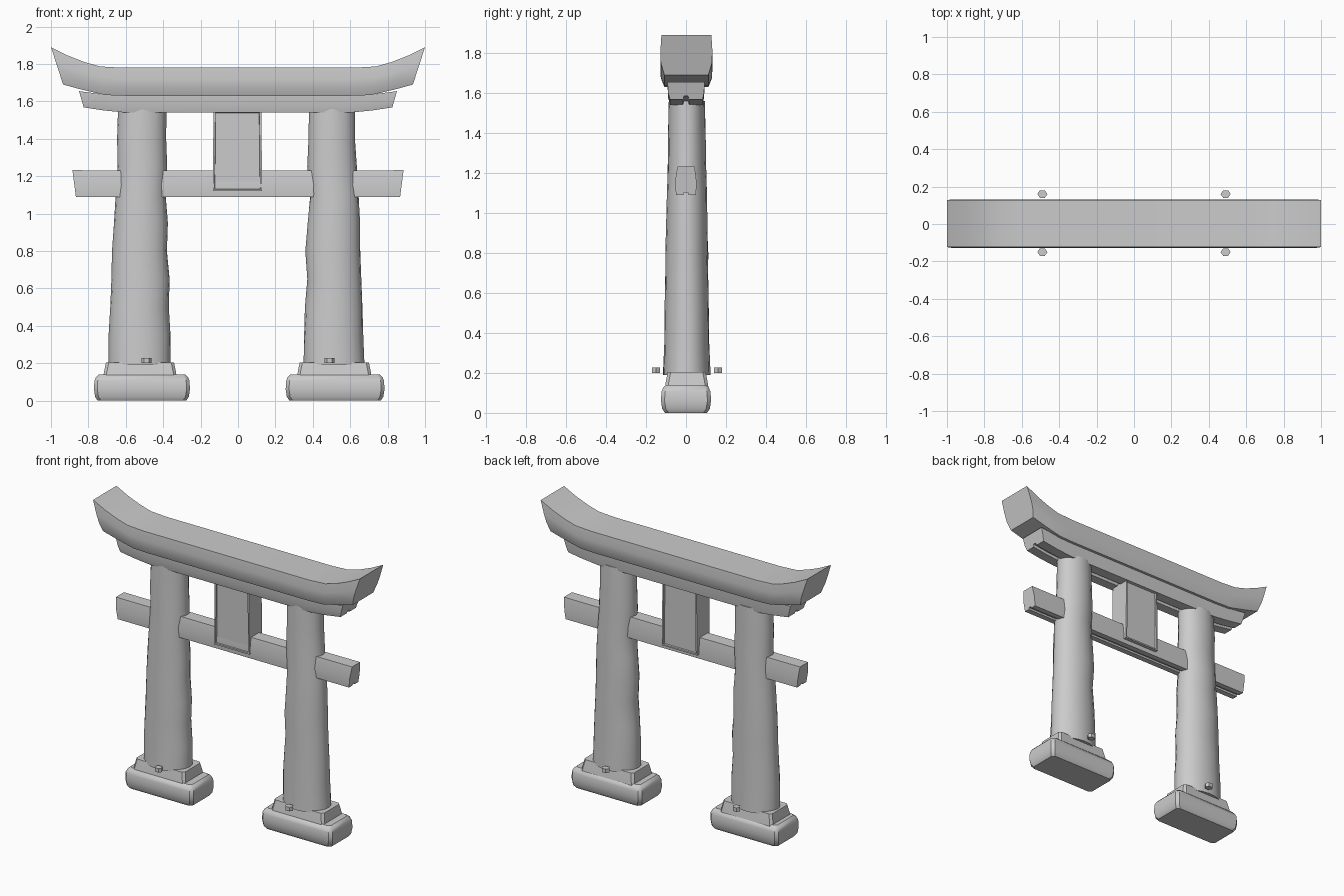
import bpy, bmesh, math, random

if "Cube" in bpy.data.objects:
    bpy.data.objects.remove(bpy.data.objects["Cube"])

random.seed(4)


def finish(name, bm, angle=30):
    bmesh.ops.recalc_face_normals(bm, faces=bm.faces)
    mesh = bpy.data.meshes.new(name)
    bm.to_mesh(mesh)
    bm.free()
    ob = bpy.data.objects.new(name, mesh)
    bpy.context.collection.objects.link(ob)
    bpy.ops.object.select_all(action='DESELECT')
    ob.select_set(True)
    bpy.context.view_layer.objects.active = ob
    bpy.ops.object.shade_smooth_by_angle(angle=math.radians(angle))
    return ob


def loft(name, rings, angle=30):
    """Skin a list of equal-length point rings and cap both ends."""
    bm = bmesh.new()
    loops = [[bm.verts.new(p) for p in r] for r in rings]
    n = len(loops[0])
    for a, b in zip(loops, loops[1:]):
        for i in range(n):
            j = (i + 1) % n
            bm.faces.new((a[i], a[j], b[j], b[i]))
    bm.faces.new(loops[0])
    bm.faces.new(loops[-1])
    return finish(name, bm, angle)


def beam(name, stations, section):
    """stations: (top x, top z, bottom x, bottom z); section: (y, height 0..1)."""
    mirrored = [(-a, b, -c, d) for a, b, c, d in reversed(stations) if a > 0]
    return loft(name, [[(bx + (tx - bx) * t, y, bz + (tz - bz) * t)
                        for y, t in section]
                       for tx, tz, bx, bz in mirrored + stations])


def block_ring(x0, x1, y0, y1, z, c):
    """Horizontal rectangle with cut corners."""
    return [(x0 + c, y0, z), (x1 - c, y0, z), (x1, y0 + c, z), (x1, y1 - c, z),
            (x1 - c, y1, z), (x0 + c, y1, z), (x0, y1 - c, z), (x0, y0 + c, z)]


# Upswept roof beam
beam("roof_beam",
     [(0, 1.78, 0, 1.63), (.62, 1.78, .6, 1.63), (.74, 1.787, .71, 1.634),
      (.82, 1.81, .78, 1.65), (.91, 1.845, .85, 1.667), (1, 1.89, .935, 1.69)],
     [(-.123, 1), (-.128, .6), (-.126, .3), (-.108, 0),
      (.112, 0), (.13, .3), (.132, .6), (.127, 1)])

# Under-beam, slightly upswept, with a shallow groove underneath
beam("under_beam",
     [(0, 1.635, 0, 1.54), (.62, 1.635, .6, 1.54),
      (.74, 1.64, .72, 1.552), (.85, 1.655, .825, 1.568)],
     [(-.092, 1), (-.09, .4), (-.08, 0), (-.014, 0), (-.01, .2),
      (.01, .2), (.014, 0), (.084, 0), (.09, .4), (.094, 1)])

# Straight tie beam through the pillars
beam("tie_beam", [(0, 1.23, 0, 1.09), (.885, 1.232, .867, 1.09)],
     [(-.043, 1), (-.055, .45), (-.05, 0), (-.012, 0), (-.009, .08),
      (.009, .08), (.012, 0), (.05, 0), (.053, .45), (.043, 1)])

# Plaque box with recessed panels on both faces
bm = bmesh.new()
bmesh.ops.create_cube(bm, size=1)
for v in bm.verts:
    x = .132 if v.co.z < 0 else .128
    v.co = (math.copysign(x, v.co.x) - .003, math.copysign(.068, v.co.y) + .006,
            1.12 if v.co.z < 0 else 1.55)
bm.normal_update()
panels = [f for f in bm.faces if abs(f.normal.y) > .9]
bmesh.ops.inset_individual(bm, faces=panels, thickness=.014, depth=0)
bmesh.ops.inset_individual(bm, faces=panels, thickness=.003, depth=-.01)
finish("plaque", bm)

# Pillar outlines: (z, left x, right x, half depth)
pillars = {
    "left": [(.19, -.692, -.36, .118), (.35, -.692, -.36, .113),
             (.5, -.684, -.37, .111), (.65, -.678, -.365, .108),
             (.8, -.674, -.378, .106), (.95, -.665, -.374, .102),
             (1.1, -.655, -.386, .1), (1.25, -.644, -.38, .095),
             (1.4, -.648, -.386, .093), (1.56, -.64, -.384, .09)],
    "right": [(.19, .352, .678, .118), (.35, .352, .67, .113),
              (.5, .36, .666, .111), (.65, .372, .658, .108),
              (.8, .362, .655, .106), (.95, .372, .652, .102),
              (1.1, .385, .645, .1), (1.25, .372, .634, .095),
              (1.4, .378, .626, .093), (1.56, .378, .626, .09)],
}
# Base outlines: lower stone x range, upper step x range
bases = {"left": (-.77, -.257, -.72, -.328), "right": (.255, .783, .316, .714)}

for side, rows in pillars.items():
    # Weathered oval pillar
    rings = []
    for z, x0, x1, d in rows:
        ring = []
        for i in range(20):
            a = 2 * math.pi * i / 20
            w = 1 + random.uniform(-.015, .015)
            ring.append(((x0 + x1) / 2 + (x1 - x0) / 2 * w * math.cos(a),
                         .004 + d * w * math.sin(a), z))
        rings.append(ring)
    loft(side + "_pillar", rings, 45)

    # Rounded foundation stone
    x0, x1, u0, u1 = bases[side]
    loft(side + "_foundation_stone",
         [block_ring(x0 + k, x1 - k, -.125 + k, .125 - k, z, .018)
          for k, z in ((.02, 0), (.006, .02), (0, .06), (.002, .105),
                       (.01, .125), (.025, .14))], 35)

    # Tapered step under the pillar
    loft(side + "_base_step",
         [block_ring(u0 + k, u1 - k, -.105 + k, .112 - k, z, .015)
          for k, z in ((0, .13), (.004, .155), (.014, .205))], 35)

    # Small hexagonal pegs front and back
    sx = -.49 if side == "left" else .49
    for label, y in (("front", -.15), ("back", .16)):
        loft(f"{side}_{label}_peg",
             [[(sx + .027 * math.cos(math.pi * i / 3),
                y + .023 * math.sin(math.pi * i / 3), z) for i in range(6)]
              for z in (.2, .227)])
